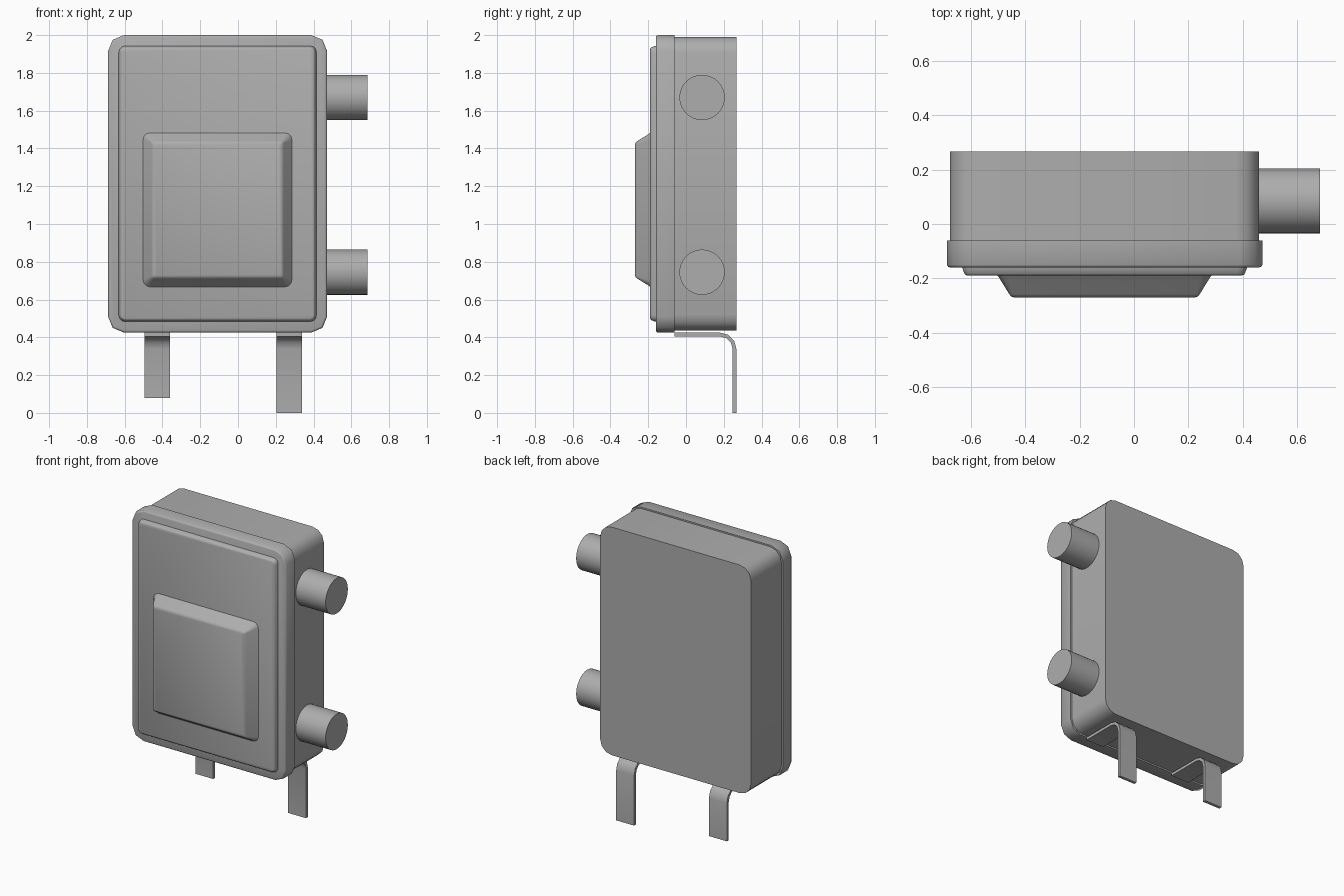
import bpy, bmesh, math

cube = bpy.data.objects.get("Cube")
if cube:
    bpy.data.objects.remove(cube, do_unlink=True)

GREY = (0.42, 0.42, 0.42, 1)
grey = bpy.data.materials.new("plain grey")
grey.use_nodes = True
grey.diffuse_color = GREY
grey.node_tree.nodes["Principled BSDF"].inputs["Base Color"].default_value = GREY


def finish(name, bm, angle=35):
    bmesh.ops.recalc_face_normals(bm, faces=bm.faces[:])
    mesh = bpy.data.meshes.new(name)
    bm.to_mesh(mesh)
    bm.free()
    mesh.materials.append(grey)
    obj = bpy.data.objects.new(name, mesh)
    bpy.context.collection.objects.link(obj)
    bpy.ops.object.select_all(action='DESELECT')
    obj.select_set(True)
    bpy.context.view_layer.objects.active = obj
    bpy.ops.object.shade_smooth_by_angle(angle=math.radians(angle))
    return obj


def rounded_rect(x0, x1, z0, z1, r, steps):
    """Outline of a rectangle with rounded corners, counter-clockwise."""
    corners = [(x1 - r, z1 - r), (x0 + r, z1 - r), (x0 + r, z0 + r), (x1 - r, z0 + r)]
    points = []
    for i, (cx, cz) in enumerate(corners):
        for k in range(steps + 1):
            a = math.pi / 2 * (i + k / steps)
            points.append((cx + r * math.cos(a), cz + r * math.sin(a)))
    return points


def stacked(name, box, radius, layers, steps=3, angle=35):
    """Loft a rounded rectangle through (y, inset) layers and cap both ends."""
    x0, x1, z0, z1 = box
    bm = bmesh.new()
    rings = []
    for y, inset in layers:
        outline = rounded_rect(x0 + inset, x1 - inset, z0 + inset, z1 - inset,
                               max(radius - inset, 0.012), steps)
        rings.append([bm.verts.new((x, y, z)) for x, z in outline])
    for a, b in zip(rings, rings[1:]):
        for i in range(len(a)):
            j = (i + 1) % len(a)
            bm.faces.new((a[i], a[j], b[j], b[i]))
    bm.faces.new(rings[0])
    bm.faces.new(rings[-1])
    return finish(name, bm, angle)


# Housing: rear box, wider lid, stepped front panel and raised pad
stacked("rear_housing", (-0.677, 0.46, 0.435, 1.99), 0.085,
        [(0.267, 0), (-0.06, 0)])
stacked("front_lid", (-0.688, 0.472, 0.425, 2.0), 0.085,
        [(-0.06, 0), (-0.15, 0), (-0.157, 0.004), (-0.16, 0.012)], 2, 50)
stacked("front_panel", (-0.632, 0.416, 0.482, 1.944), 0.035,
        [(-0.155, 0), (-0.163, 0.001), (-0.182, 0.008), (-0.187, 0.012), (-0.19, 0.02)], 3, 50)
stacked("raised_pad", (-0.505, 0.288, 0.665, 1.485), 0.04,
        [(-0.188, 0), (-0.196, 0.008), (-0.258, 0.046), (-0.266, 0.053), (-0.27, 0.063)], 3, 50)

# Side pipes
for label, z in (("upper", 1.67), ("lower", 0.745)):
    bpy.ops.mesh.primitive_cylinder_add(vertices=32, radius=0.12, depth=0.245,
                                        location=(0.5625, 0.085, z),
                                        rotation=(0, math.pi / 2, 0))
    pipe = bpy.context.object
    pipe.name = label + "_pipe"
    pipe.data.materials.append(grey)
    bpy.ops.object.shade_smooth_by_angle(angle=math.radians(35))


# Bent mounting straps under the housing
def strap(name, x0, x1, bottom):
    cy, cz, outer, inner = 0.18, 0.338, 0.087, 0.067
    bend = [math.pi / 2 * (1 - k / 3) for k in range(4)]
    profile = [(-0.06, cz + outer)]
    profile += [(cy + outer * math.cos(a), cz + outer * math.sin(a)) for a in bend]
    profile += [(cy + outer, bottom), (cy + inner, bottom)]
    profile += [(cy + inner * math.cos(a), cz + inner * math.sin(a)) for a in reversed(bend)]
    profile += [(-0.06, cz + inner)]
    bm = bmesh.new()
    face = bm.faces.new([bm.verts.new((x0, y, z)) for y, z in profile])
    side = bmesh.ops.extrude_face_region(bm, geom=[face])["geom"]
    bmesh.ops.translate(bm, vec=(x1 - x0, 0, 0),
                        verts=[v for v in side if isinstance(v, bmesh.types.BMVert)])
    finish(name, bm)


strap("right_strap", -0.495, -0.36, 0.08)
strap("left_strap", 0.205, 0.34, 0.0)
